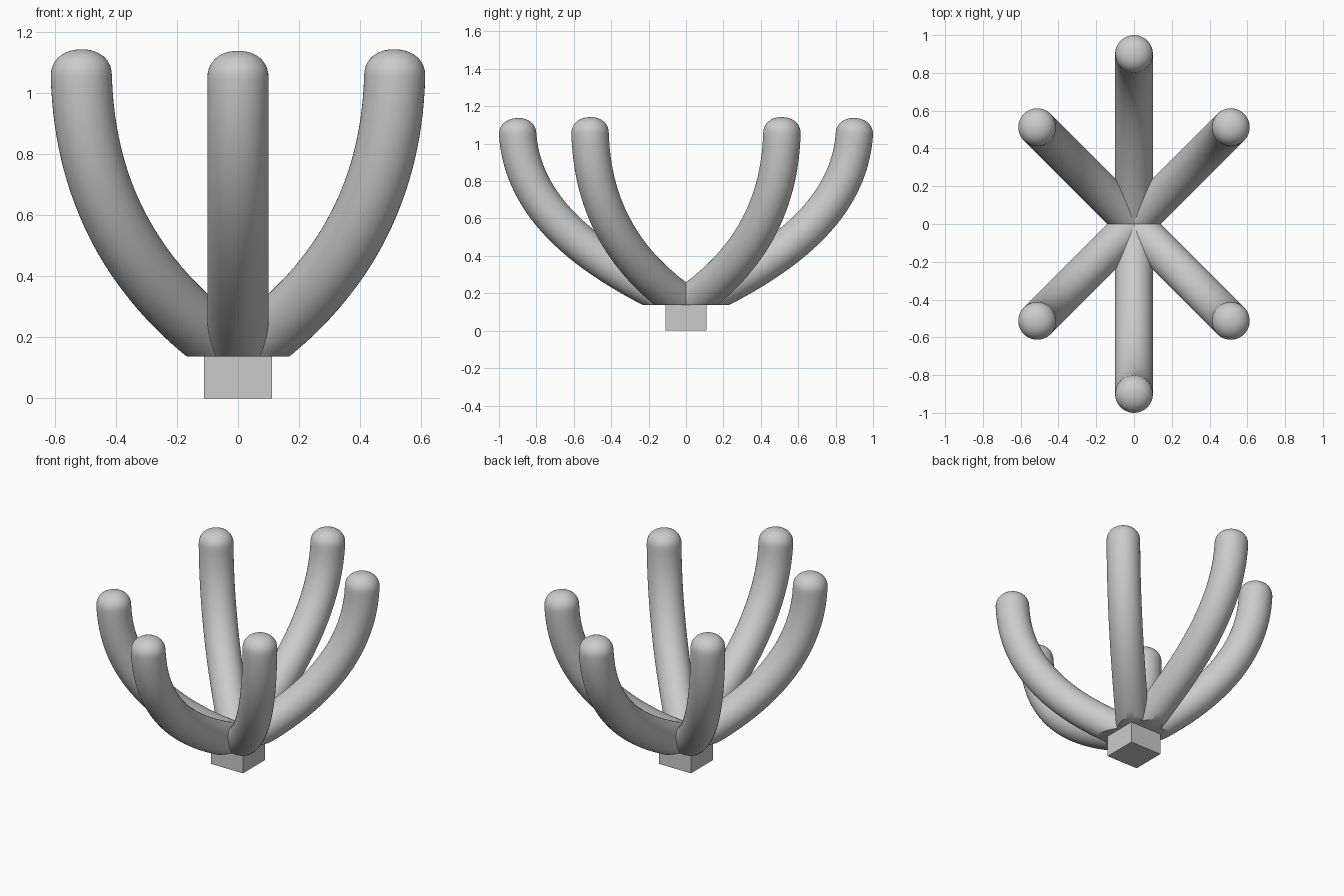
import bpy, bmesh, math
from mathutils import Vector

if "Cube" in bpy.data.objects:
    bpy.data.objects.remove(bpy.data.objects["Cube"])

BASE_Z = 0.137
RADIUS = 0.1
SIDES = 48


def bezier(p, t):
    s = 1 - t
    return p[0]*s**3 + p[1]*3*s*s*t + p[2]*3*s*t*t + p[3]*t**3


def finish(name, bm):
    bmesh.ops.recalc_face_normals(bm, faces=bm.faces[:])
    mesh = bpy.data.meshes.new(name)
    bm.to_mesh(mesh)
    bm.free()
    obj = bpy.data.objects.new(name, mesh)
    bpy.context.collection.objects.link(obj)
    return obj


def arm(name, angle, points):
    # points are (distance from centre, height) Bezier controls
    p = [Vector(q) for q in points]
    start = (p[1] - p[0]).normalized()
    rings = [(p[0] - start*0.12, start, RADIUS)]
    steps = 32
    for i in range(steps + 1):
        t = i / steps
        a, b = bezier(p, max(t - 0.001, 0)), bezier(p, min(t + 0.001, 1))
        rings.append((bezier(p, t), (b - a).normalized(), RADIUS))
    # rounded tip
    tip, tan = rings[-1][0], rings[-1][1]
    for i in range(1, 11):
        a = i / 10 * math.pi / 2
        r = RADIUS * max(math.cos(a), 0) ** 0.92
        h = 0.087 * math.sin(a) ** 0.92
        rings.append((tip + tan*h, tan, max(r, 0.002)))

    out = Vector((math.cos(angle), math.sin(angle), 0))
    side = Vector((-out.y, out.x, 0))
    up = Vector((0, 0, 1))
    bm = bmesh.new()
    loops = []
    for c, t, r in rings:
        normal = out*(-t.y) + up*t.x
        centre = out*c.x + up*c.y
        loops.append([bm.verts.new(centre
                      + side*(r*math.cos(k*math.tau/SIDES))
                      + normal*(r*math.sin(k*math.tau/SIDES)))
                      for k in range(SIDES)])
    for a, b in zip(loops, loops[1:]):
        for k in range(SIDES):
            n = (k + 1) % SIDES
            bm.faces.new((a[k], a[n], b[n], b[k]))
    bm.faces.new(loops[0])
    bm.faces.new(loops[-1])

    # flat underside level with the top of the block, then trim past the centre
    def trim(co, no):
        return bmesh.ops.bisect_plane(
            bm, geom=bm.verts[:] + bm.edges[:] + bm.faces[:],
            plane_co=co, plane_no=no, clear_inner=True)["geom_cut"]
    cut = trim((0, 0, BASE_Z), up)
    bmesh.ops.edgeloop_fill(
        bm, edges=[e for e in cut if isinstance(e, bmesh.types.BMEdge)])
    trim((0, 0, 0), out)
    obj = finish(name, bm)
    bpy.ops.object.select_all(action='DESELECT')
    obj.select_set(True)
    bpy.context.view_layer.objects.active = obj
    bpy.ops.object.shade_smooth_by_angle(angle=math.radians(35))


# long arms at front and back, shorter arms on the diagonals
LONG = [(0, BASE_Z), (0.47, 0.35), (0.87, 0.62), (0.9, 1.05)]
SHORT = [(0, BASE_Z), (0.45, 0.35), (0.71, 0.65), (0.725, 1.055)]
for name, deg, path in (("front_arm", -90, LONG), ("back_arm", 90, LONG),
                        ("front_right_arm", -45, SHORT),
                        ("front_left_arm", -135, SHORT),
                        ("back_right_arm", 45, SHORT),
                        ("back_left_arm", 135, SHORT)):
    arm(name, math.radians(deg), path)

# square block under the arms
bm = bmesh.new()
bmesh.ops.create_cube(bm, size=1)
for v in bm.verts:
    v.co = (v.co.x*0.224, v.co.y*0.22, (v.co.z + 0.5)*BASE_Z)
finish("base_block", bm)
